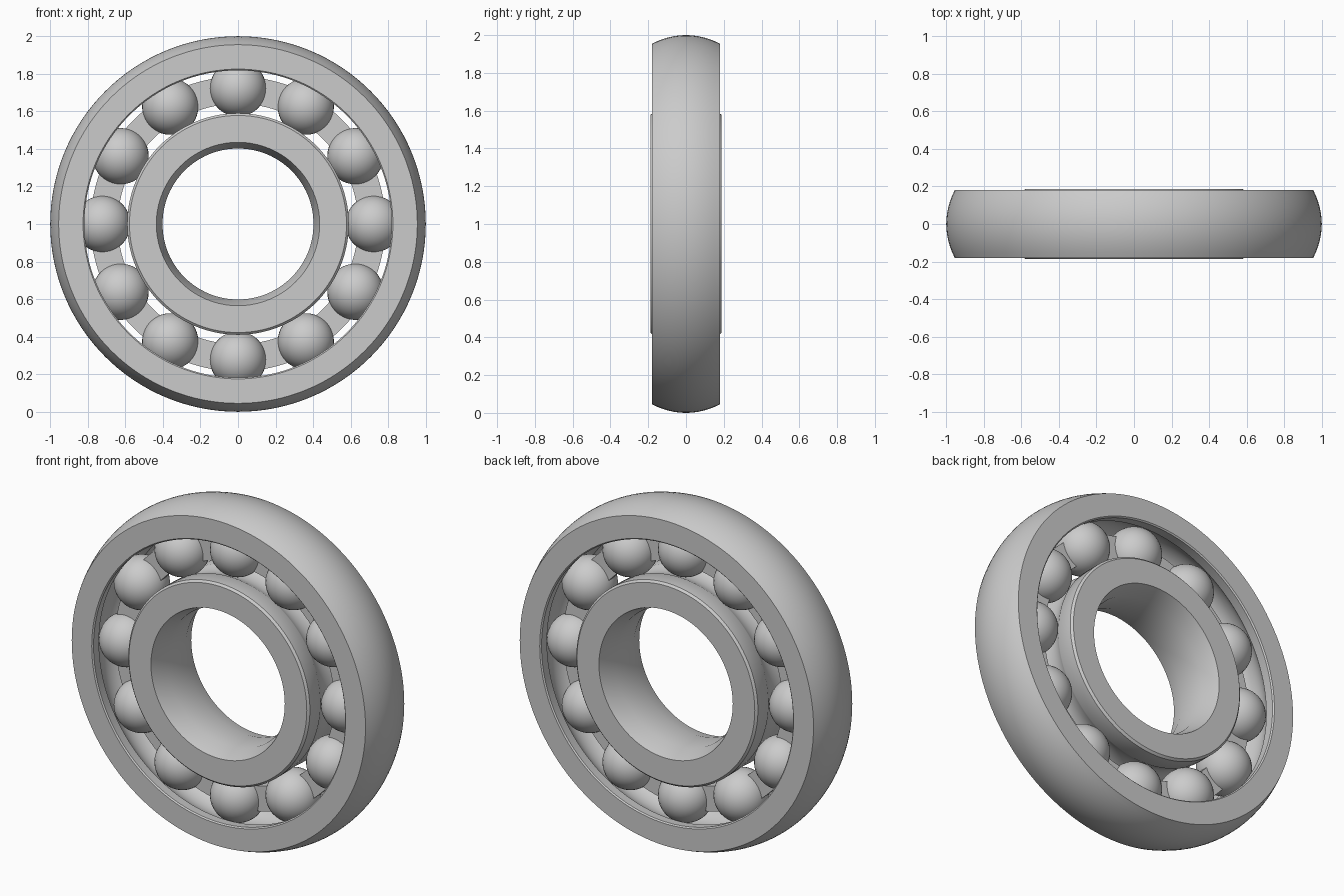
import bpy, math

if "Cube" in bpy.data.objects:
    bpy.data.objects.remove(bpy.data.objects["Cube"])

CENTRE_Z = 1.0
BALL_ORBIT = 0.722
BALL_R = 0.15
BALLS = 12


def finish(obj, angle=28):
    bpy.ops.object.select_all(action='DESELECT')
    obj.select_set(True)
    bpy.context.view_layer.objects.active = obj
    bpy.ops.object.shade_smooth_by_angle(angle=math.radians(angle))


def lathe(name, profile, segments=128):
    """Spin a closed (radius, y) profile around the y axis."""
    n = len(profile)
    verts, faces = [], []
    for i in range(segments):
        a = 2 * math.pi * i / segments
        verts += [(r * math.cos(a), y, r * math.sin(a)) for r, y in profile]
    for i in range(segments):
        j = (i + 1) % segments
        for k in range(n):
            m = (k + 1) % n
            faces.append((i * n + k, j * n + k, j * n + m, i * n + m))
    mesh = bpy.data.meshes.new(name)
    mesh.from_pydata(verts, [], faces)
    obj = bpy.data.objects.new(name, mesh)
    bpy.context.collection.objects.link(obj)
    obj.location.z = CENTRE_Z
    # make normals point outwards
    bpy.context.view_layer.objects.active = obj
    bpy.ops.object.mode_set(mode='EDIT')
    bpy.ops.mesh.select_all(action='SELECT')
    bpy.ops.mesh.normals_make_consistent(inside=False)
    bpy.ops.object.mode_set(mode='OBJECT')
    finish(obj)
    return obj


def groove(side, half, steps=12):
    """Raceway arc points; side +1 = outer ring, -1 = inner ring."""
    gr = BALL_R + 0.003
    pts = []
    for i in range(steps + 1):
        y = gr * math.sin(-half + 2 * half * i / steps)
        pts.append((BALL_ORBIT + side * math.sqrt(gr * gr - y * y), y))
    return pts


# Outer ring: crowned rim, flat faces, ball groove inside
rim = [(0.955 + 0.045 * (1 - (y / 0.18) ** 2), y)
       for y in [0.18 - 0.36 * i / 12 for i in range(13)]]
outer_half = math.acos((0.825 - BALL_ORBIT) / (BALL_R + 0.003))
lathe("outer_ring", rim + [(0.825, -0.18), (0.818, -0.173)]
      + groove(1, outer_half) + [(0.818, 0.173), (0.825, 0.18)])

# Inner ring: tapered bore mouths, ball groove outside
inner_half = math.acos((BALL_ORBIT - 0.59) / (BALL_R + 0.003))
lathe("inner_ring", [(0.435, 0.187), (0.402, 0.085), (0.402, -0.085), (0.435, -0.187),
                     (0.578, -0.187), (0.59, -0.175)]
      + groove(-1, inner_half) + [(0.59, 0.175), (0.578, 0.187)])

# Cage: thin plate holding the balls
lathe("cage", [(0.64, -0.02), (0.785, -0.02), (0.785, 0.02), (0.64, 0.02)])

# Balls
for i in range(BALLS):
    a = 2 * math.pi * i / BALLS
    bpy.ops.mesh.primitive_uv_sphere_add(
        segments=32, ring_count=20, radius=BALL_R,
        location=(BALL_ORBIT * math.cos(a), 0, CENTRE_Z + BALL_ORBIT * math.sin(a)))
    ball = bpy.context.object
    ball.name = f"ball_{i + 1}"
    finish(ball, 40)
